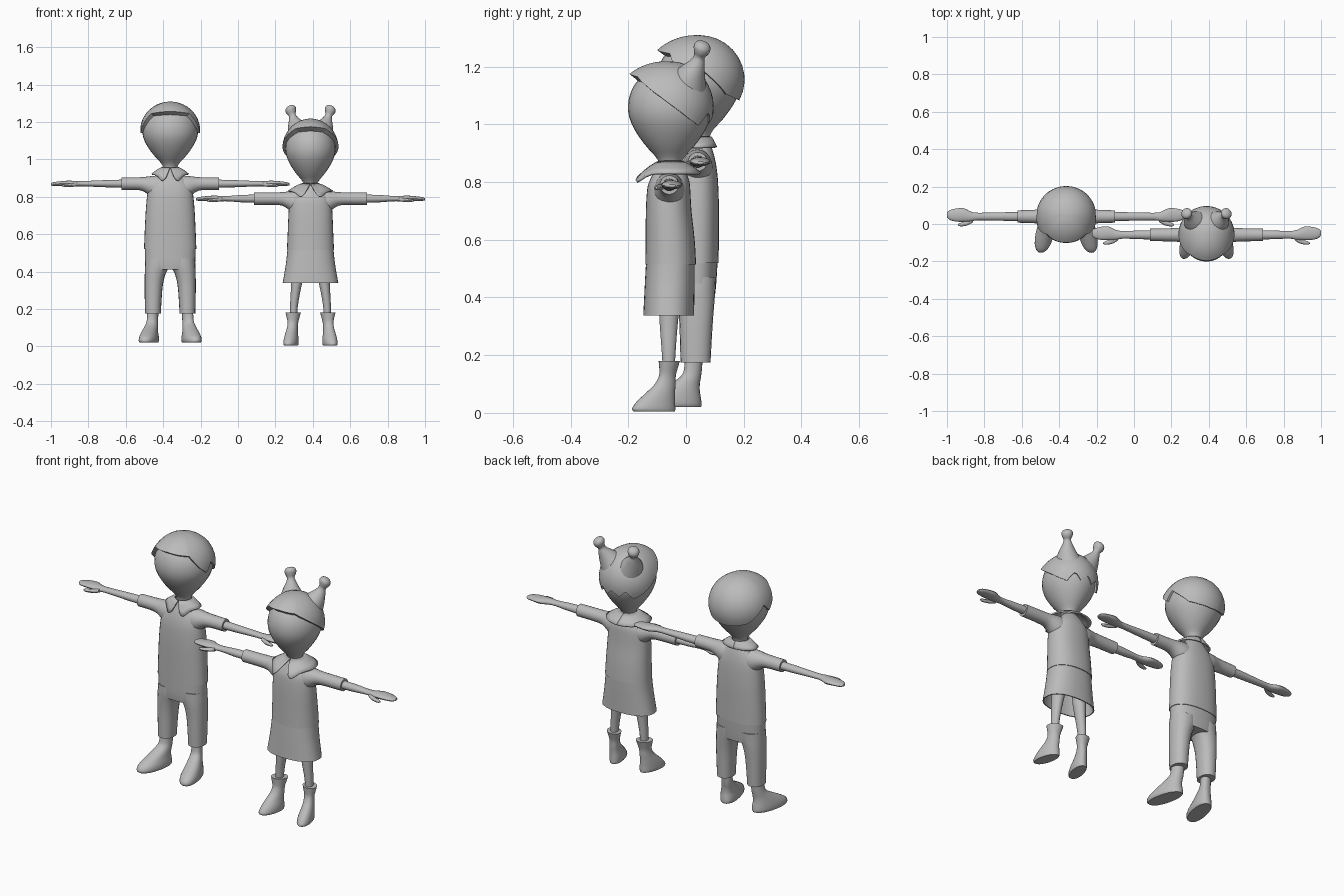
import bpy, bmesh, math
from mathutils import Vector

if "Cube" in bpy.data.objects:
    bpy.data.objects.remove(bpy.data.objects["Cube"])

mat = bpy.data.materials.new("plain_grey")
mat.diffuse_color = (0.5, 0.5, 0.5, 1)
mat.use_nodes = True
mat.node_tree.nodes["Principled BSDF"].inputs["Base Color"].default_value = mat.diffuse_color


def make(name, rings, cx=0.0, caps=(True, True), closed=True, angle=40):
    """Skin a list of rings (lists of points) into one smooth object."""
    bm = bmesh.new()
    vs = [[bm.verts.new((p[0] + cx, p[1], p[2])) for p in r] for r in rings]
    n = len(rings[0])
    for a, b in zip(vs, vs[1:]):
        for i in range(n if closed else n - 1):
            j = (i + 1) % n
            bm.faces.new((a[i], a[j], b[j], b[i]))
    if caps[0]:
        bm.faces.new(vs[0][::-1])
    if caps[1]:
        bm.faces.new(vs[-1])
    bmesh.ops.recalc_face_normals(bm, faces=bm.faces)
    me = bpy.data.meshes.new(name)
    bm.to_mesh(me)
    bm.free()
    me.materials.append(mat)
    for p in me.polygons:
        p.use_smooth = True
    me.set_sharp_from_angle(angle=math.radians(angle))
    ob = bpy.data.objects.new(name, me)
    bpy.context.collection.objects.link(ob)
    return ob


def spline(rows, k=3):
    """Catmull-Rom refinement of profile rows."""
    out = []
    for i in range(len(rows) - 1):
        p0, p1, p2 = rows[max(i - 1, 0)], rows[i], rows[i + 1]
        p3 = rows[min(i + 2, len(rows) - 1)]
        for s in range(k):
            t = s / k
            out.append([0.5 * (2*b + (c - a)*t + (2*a - 5*b + 4*c - d)*t*t + (3*b - a - 3*c + d)*t**3)
                        for a, b, c, d in zip(p0, p1, p2, p3)])
    return out + [list(rows[-1])]


def se(a, p):
    c, s = math.cos(a), math.sin(a)
    return math.copysign(abs(c) ** p, c), math.copysign(abs(s) ** p, s)


def stack(rows, n=24, p=1.0, s=1, k=3, skew=0, y0=0):
    """Horizontal rings from rows (z, x, y, half_x, half_y)."""
    out = []
    for z, x, y, hx, hy in spline(rows, k):
        ring = []
        for i in range(n):
            c, d = se(2 * math.pi * i / n, p)
            py = y + hy * d
            ring.append((s * (x + hx * c + skew * (y0 - py)), py, z))
        out.append(ring)
    return out


def limb(rows, s, n=16, p=1.0):
    """Vertical rings along x from rows (x, y, z, half_y, half_z)."""
    out = []
    for x, y, z, hy, hz in spline(rows):
        out.append([(s * x, y + hy * se(2 * math.pi * i / n, p)[0],
                     z + hz * se(2 * math.pi * i / n, p)[1]) for i in range(n)])
    return out


def lerp(table, a):
    for (a0, v0), (a1, v1) in zip(table, table[1:]):
        if a <= a1:
            return v0 + (v1 - v0) * (a - a0) / (a1 - a0)
    return table[-1][1]


def head(name, cx, y, zc, rx, ry, rz):
    # bulb-shaped head running down into the neck
    rows = [(zc - f * rz, 0, y, w * rx, w * ry) for f, w in
            ((1.75, .25), (1.4, .25), (1.2, .35), (1.0, .53), (.75, .72), (.5, .87), (.25, .97))]
    rows += [(zc + rz * math.sin(e), 0, y, rx * math.cos(e), ry * math.cos(e))
             for e in (math.radians(d) for d in (0, 15, 30, 45, 60, 75, 88))]
    make(name, stack(rows, 32, k=2), cx)


def hair(name, cx, y, zc, rx, ry, rz, line, flare):
    # shell from a zigzag hairline up to the crown, rim tucked into the head
    n, m, rings = 72, 10, []
    for r in range(-1, m + 1):
        t, ring = max(r, 0) / m, []
        for i in range(n):
            a = -math.pi + 2 * math.pi * i / n
            e0 = math.radians(lerp(line, abs(math.degrees(a))))
            e = e0 + (math.radians(89) - e0) * t
            front = max(0, math.cos(a)) ** 1.5
            g = 1 + flare * front * (1 - t) ** 1.5
            if r < 0:
                g = .88
            ring.append((g * rx * math.cos(e) * math.sin(a),
                         y - g * ry * math.cos(e) * math.cos(a), zc + g * rz * math.sin(e)))
        rings.append(ring)
    make(name, rings, cx, caps=(False, True))


def collar(name, cx, y, inner, zi, rx, ry, zo, drop, gap):
    # turned-down collar, open at the front with two lower points
    for s in (-1, 1):
        rings = []
        for t in (0, .35, .7, 1):
            ring = []
            for i in range(19):
                u = i / 18
                a = math.radians(3 + gap * t * max(0, 1 - u * 5) + 177 * u)
                f = math.exp(-((u - .1) / .12) ** 2)
                ring.append((s * (inner + (rx - inner) * t) * math.sin(a),
                             y - (inner + (ry * (1 + .25 * f) - inner) * t) * math.cos(a),
                             zi + (zo - zi) * t ** 1.3 - drop * f * t))
            rings.append(ring)
        ob = make(name + ("_left" if s > 0 else "_right"), rings, cx, (False, False), False)
        mod = ob.modifiers.new("thickness", "SOLIDIFY")
        mod.thickness, mod.offset = 0.008, 0


def arm(prefix, cx, y, z, sleeve, reach, s, side):
    # short sleeve blending into the shoulder, thin arm, mitten hand and thumb
    make(f"{prefix}_sleeve_{side}", limb(
        [(.03, y, z - .025, .055, .07), (.09, y, z - .018, .052, .06), (.13, y, z - .006, .042, .043),
         (.17, y, z, .036, .034), (sleeve, y, z, .033, .033)], s, 20), cx)
    w = reach - .15
    make(f"{prefix}_arm_{side}", limb(
        [(sleeve - .05, y, z, .025, .022), (sleeve + .06, y, z, .023, .02), (w - .02, y, z, .02, .014),
         (w + .02, y, z, .026, .015), (w + .06, y + .008, z, .036, .016), (w + .10, y + .008, z, .035, .013),
         (w + .135, y + .008, z - .002, .026, .010), (reach, y + .01, z - .003, .012, .005)], s, 16), cx)
    make(f"{prefix}_thumb_{side}", limb(
        [(w + .01, y - .018, z - .004, .012, .010), (w + .04, y - .034, z - .008, .013, .010),
         (w + .075, y - .043, z - .010, .010, .008), (w + .09, y - .044, z - .010, .004, .004)], s, 10), cx)


# ---------------- boy ----------------
B = -0.3625
head("boy_head", B, .045, 1.155, .149, .147, .143)
hair("boy_hair", B, .045, 1.155, .160, .158, .154,
     [(0, 36), (45, 33), (65, 8), (80, -5), (95, 12), (130, -20), (150, -25), (180, -28)], .13)
collar("boy_collar", B, .042, .043, .955, .098, .062, .92, .035, 10)
make("boy_shirt", stack(
    [(.52, 0, .037, .14, .076), (.62, 0, .037, .136, .077), (.72, 0, .037, .131, .077),
     (.80, 0, .037, .124, .074), (.85, 0, .038, .115, .068), (.89, 0, .04, .09, .058),
     (.92, 0, .042, .06, .047), (.945, 0, .043, .042, .04)], 32, .85), B)
make("boy_trouser_hips", stack(
    [(.41, 0, .035, .131, .066), (.45, 0, .035, .134, .070), (.53, 0, .037, .136, .073)], 32, .85), B)
for s, side in ((1, "left"), (-1, "right")):
    arm("boy", B, .04, .87, .26, .6375, s, side)
    make(f"boy_trouser_leg_{side}", stack(
        [(.175, .092, .033, .042, .052), (.25, .091, .034, .045, .055), (.33, .088, .035, .049, .059),
         (.39, .080, .035, .056, .064), (.43, .069, .035, .066, .067), (.47, .066, .036, .066, .068)],
        20, .9, s), B)
    make(f"boy_shoe_{side}", stack(
        [(.02, .098, -.048, .044, .100), (.03, .098, -.050, .049, .104), (.05, .098, -.046, .048, .098),
         (.075, .098, -.028, .042, .076), (.10, .096, -.005, .036, .053), (.125, .094, .016, .031, .036),
         (.15, .093, .024, .029, .031), (.20, .092, .028, .029, .031)], 24, .9, s, skew=.2, y0=.03), B)

# ---------------- girl ----------------
G = 0.3875
head("girl_head", G, -.055, 1.06, .134, .146, .143)
hair("girl_hair", G, -.055, 1.06, .150, .151, .158,
     [(0, 38), (35, 36), (55, 26), (75, 14), (118, -16), (135, -24), (152, -6), (165, -20), (180, -8)], .18)
collar("girl_collar", G, -.055, .040, .87, .118, .105, .83, .03, 14)
make("girl_shirt", stack(
    [(.515, 0, -.053, .126, .088), (.60, 0, -.055, .122, .085), (.70, 0, -.06, .118, .079),
     (.77, 0, -.06, .112, .075), (.80, 0, -.058, .10, .07), (.83, 0, -.056, .075, .058),
     (.86, 0, -.055, .042, .042)], 32, .88), G)
# skirt with a hollow underside
skirt = stack([(.53, 0, -.054, .122, .084), (.46, 0, -.056, .129, .086), (.40, 0, -.058, .138, .087),
               (.338, 0, -.06, .149, .088)], 40, .85)
inside = stack([(.338, 0, -.06, .143, .082), (.42, 0, -.058, .128, .079), (.49, 0, -.055, .118, .076)], 40, .85)
make("girl_skirt", skirt + inside, G, (False, True))

for s, side in ((1, "left"), (-1, "right")):
    arm("girl", G, -.058, .79, .303, .6125, s, side)
    make(f"girl_leg_{side}", stack(
        [(.14, .092, -.06, .018, .020), (.22, .088, -.06, .021, .025), (.30, .079, -.06, .026, .031),
         (.38, .070, -.058, .033, .037), (.50, .065, -.056, .036, .04)], 18, 1, s), G)
    make(f"girl_boot_{side}", stack(
        [(.005, .094, -.110, .034, .072), (.015, .094, -.112, .038, .075), (.04, .094, -.104, .037, .066),
         (.07, .095, -.088, .032, .050), (.10, .094, -.072, .028, .036), (.13, .093, -.064, .028, .029),
         (.16, .093, -.060, .035, .033), (.18, .093, -.058, .040, .037)], 24, .95, s, skew=.2, y0=-.06), G)
    # hair bun: flared root, narrow tie and round knob along a leaning axis
    path = spline([(.045, 0, 1.13, .075), (.075, .02, 1.18, .048), (.091, .04, 1.215, .026),
                   (.097, .046, 1.235, .019), (.102, .052, 1.25, .026), (.106, .056, 1.267, .030),
                   (.109, .059, 1.281, .022), (.110, .060, 1.287, .006)], 3)
    axis = Vector((.35, .3, 1)).normalized()
    u = axis.cross(Vector((0, 1, 0))).normalized()
    v = axis.cross(u)
    rings = []
    for x, y, z, r in path:
        ring = [Vector((x, y, z)) + r * (u * math.cos(2 * math.pi * i / 18) + v * math.sin(2 * math.pi * i / 18))
                for i in range(18)]
        rings.append([(s * p.x, p.y, p.z) for p in ring])
    make(f"girl_hair_bun_{side}", rings, G)
